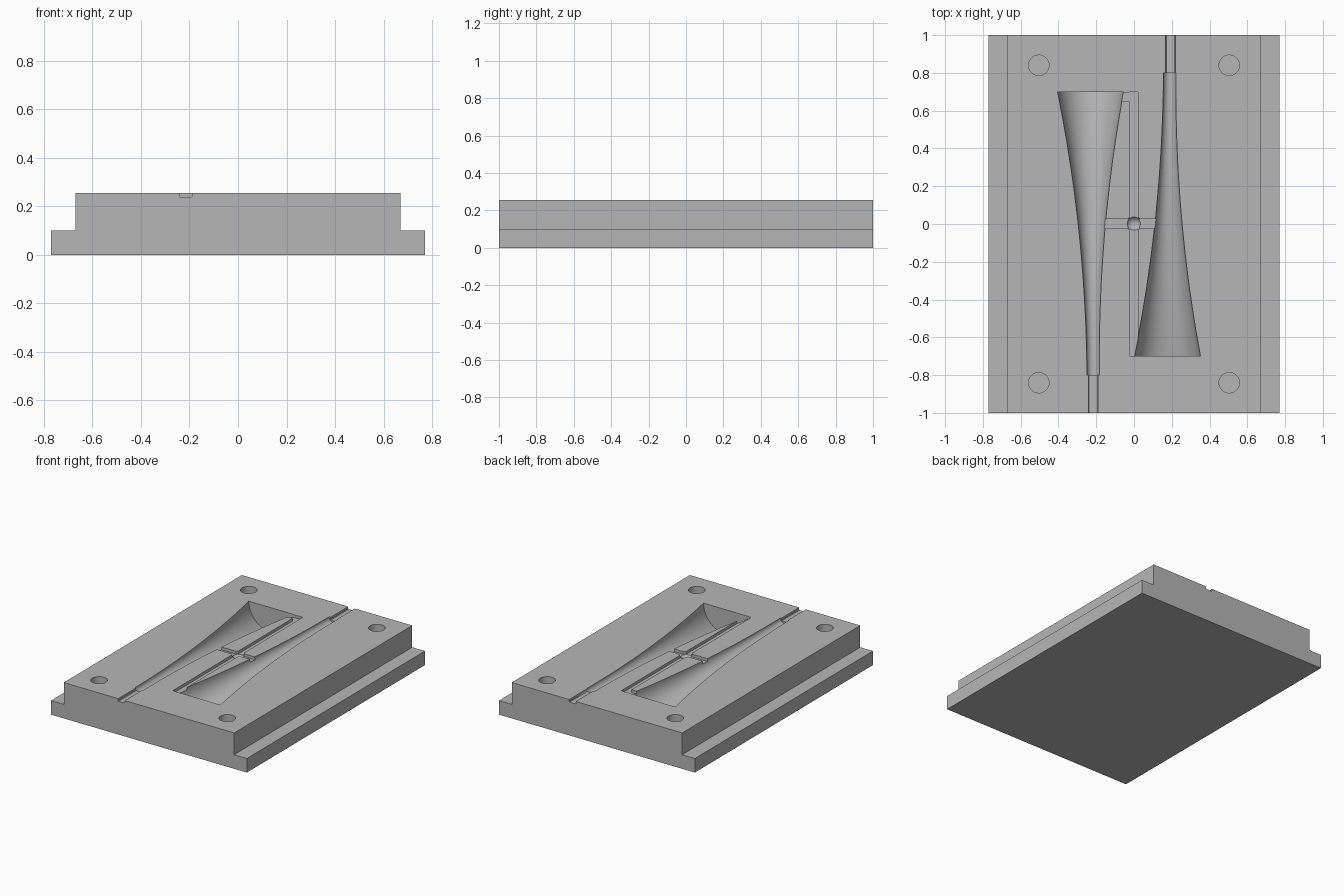
import bpy
import bmesh
from math import cos, sin, pi

cube = bpy.data.objects.get("Cube")
if cube:
    bpy.data.objects.remove(cube, do_unlink=True)

TOP = 0.255

grey = bpy.data.materials.new("plate_grey")
grey.use_nodes = True
colour = (0.47, 0.47, 0.47, 1)
grey.diffuse_color = colour
grey.node_tree.nodes["Principled BSDF"].inputs["Base Color"].default_value = colour


def loft(name, rings):
    """Skin a closed solid through equal-sized rings of points."""
    bm = bmesh.new()
    loops = [[bm.verts.new(p) for p in ring] for ring in rings]
    n = len(loops[0])
    for a, b in zip(loops, loops[1:]):
        for i in range(n):
            j = (i + 1) % n
            bm.faces.new((a[i], a[j], b[j], b[i]))
    bm.faces.new(loops[0])
    bm.faces.new(loops[-1])
    bmesh.ops.recalc_face_normals(bm, faces=bm.faces)
    mesh = bpy.data.meshes.new(name)
    bm.to_mesh(mesh)
    bm.free()
    mesh.materials.append(grey)
    obj = bpy.data.objects.new(name, mesh)
    bpy.context.collection.objects.link(obj)
    return obj


def prism_y(name, profile, y0, y1):
    return loft(name, [[(x, y, z) for x, z in profile] for y in (y0, y1)])


def groove(name, x0, x1, y0, y1, depth=0.02):
    profile = [(x0, TOP - depth), (x1, TOP - depth), (x1, TOP + 0.05), (x0, TOP + 0.05)]
    return prism_y(name, profile, y0, y1)


def horn(name, wide_x, narrow_x, side):
    """Flared round cutter; side is the y direction of the wide end."""
    rings = []
    steps, segs = 28, 64
    for s in range(steps + 1):
        t = s / steps
        y = side * (-0.8 + 1.5 * t)
        r = 0.033 + 0.142 * t ** 2.05
        cx = narrow_x + (wide_x - narrow_x) * t
        rings.append([(cx + r * cos(2 * pi * i / segs), y, TOP + r * sin(2 * pi * i / segs))
                      for i in range(segs)])
    return loft(name, rings)


def vent(name, x, y0, y1):
    """Shallow channel with softened bottom corners."""
    w, d, c = 0.026, 0.018, 0.004
    profile = [(x - w, TOP + 0.05), (x - w, TOP - d + c), (x - w + c, TOP - d),
               (x + w - c, TOP - d), (x + w, TOP - d + c), (x + w, TOP + 0.05)]
    return prism_y(name, profile, y0, y1)


# Stepped plate
half = [(0.77, 0), (0.77, 0.1), (0.67, 0.1), (0.67, TOP)]
plate = prism_y("mold_plate", half + [(-x, z) for x, z in reversed(half)], -1, 1)

# Horn cavities and their end channels
cutters = [
    horn("left_horn_cutter", 0.177, 0.189, -1),
    horn("right_horn_cutter", -0.230, -0.216, 1),
    vent("left_vent_cutter", 0.193, 0.78, 1.1),
    vent("right_vent_cutter", -0.216, -1.1, -0.78),
    # Feed runners
    groove("long_runner_cutter", -0.024, 0.021, -0.698, 0.698),
    groove("end_runner_cutter", -0.12, 0.015, 0.648, 0.697),
    groove("cross_runner_cutter", -0.19, 0.16, -0.021, 0.026),
]

# Central feed dimple
bpy.ops.mesh.primitive_uv_sphere_add(segments=32, ring_count=16, radius=0.041,
                                     location=(-0.001, 0.002, TOP + 0.001))
cutters.append(bpy.context.object)
cutters[-1].name = "feed_dimple_cutter"

# Alignment pin holes
for x in (-0.504, 0.504):
    for y in (-0.84, 0.84):
        bpy.ops.mesh.primitive_cylinder_add(vertices=48, radius=0.054, depth=0.2,
                                            location=(x, y, TOP))
        cutters.append(bpy.context.object)
        cutters[-1].name = "pin_hole_cutter"

# Cut everything out of the plate
bpy.ops.object.select_all(action="DESELECT")
bpy.context.view_layer.objects.active = plate
plate.select_set(True)
for cutter in cutters:
    cutter.hide_render = True
    mod = plate.modifiers.new(cutter.name, "BOOLEAN")
    mod.operation = "DIFFERENCE"
    mod.solver = "EXACT"
    mod.object = cutter
    bpy.ops.object.modifier_apply(modifier=mod.name)
    bpy.data.objects.remove(cutter, do_unlink=True)

# One flat colour, smooth cavities with sharp rims
plate.data.materials.clear()
plate.data.materials.append(grey)
for face in plate.data.polygons:
    face.material_index = 0
bpy.ops.object.shade_smooth_by_angle(angle=pi / 6)
